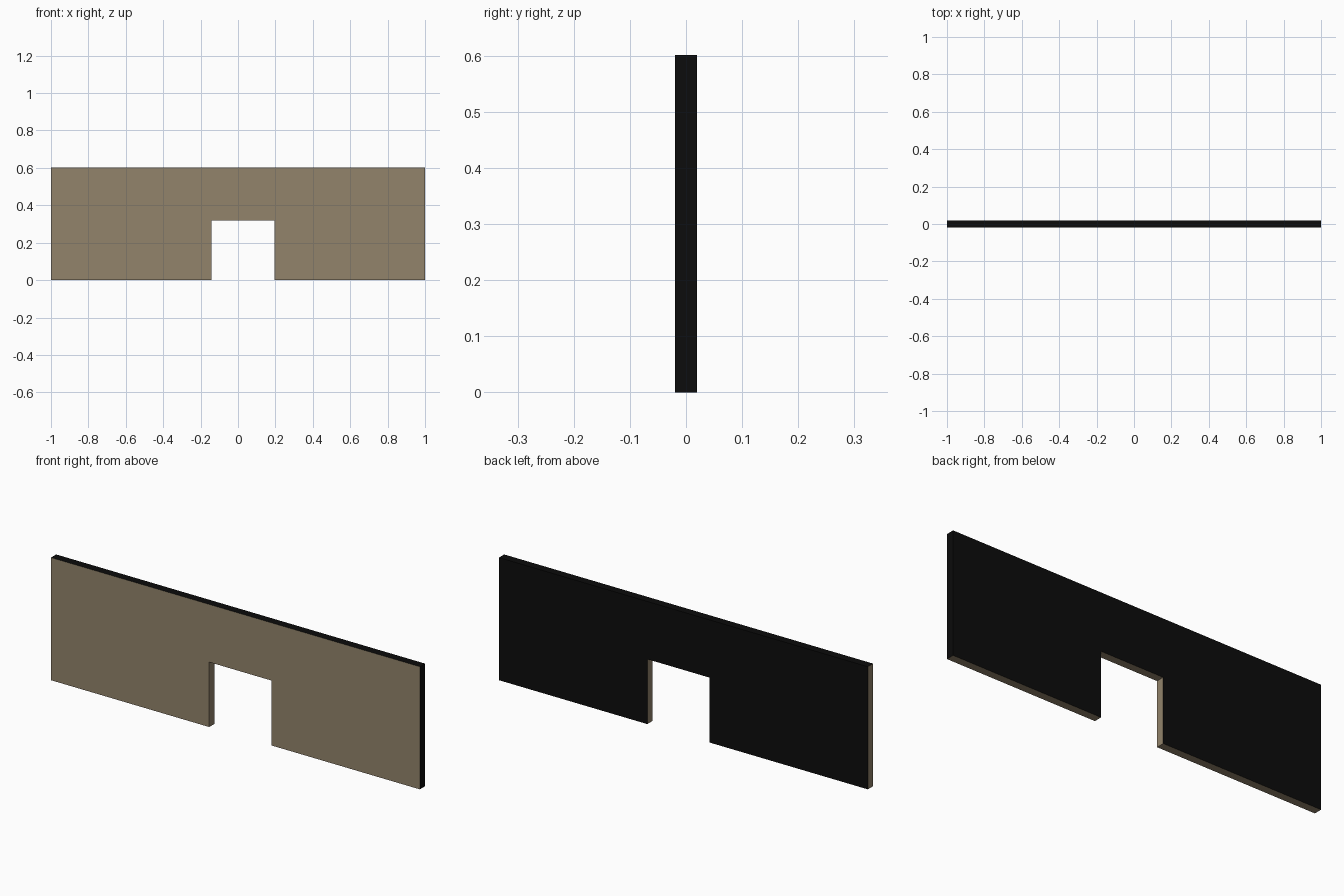
import bpy
import bmesh
from mathutils import Vector

if "Cube" in bpy.data.objects:
    bpy.data.objects.remove(bpy.data.objects["Cube"])

HALF_THICKNESS = 0.02


def make_material(name, colour):
    mat = bpy.data.materials.new(name)
    mat.diffuse_color = (*colour, 1.0)
    mat.use_nodes = True
    mat.node_tree.nodes["Principled BSDF"].inputs["Base Color"].default_value = mat.diffuse_color
    return mat


tan = make_material("tan", (0.29, 0.23, 0.147))
black = make_material("black", (0.0035, 0.0035, 0.0035))

# Wall outline seen from the front, with the doorway notch
outline = [(-1, 0), (-0.142, 0), (-0.142, 0.318), (0.196, 0.318),
           (0.196, 0), (1, 0), (1, 0.601), (-1, 0.601)]

# Extrude the outline from front to back
bm = bmesh.new()
front = bm.faces.new([bm.verts.new((x, -HALF_THICKNESS, z)) for x, z in outline])
result = bmesh.ops.extrude_face_region(bm, geom=[front], use_keep_orig=True)
moved = [g for g in result["geom"] if isinstance(g, bmesh.types.BMVert)]
bmesh.ops.translate(bm, verts=moved, vec=Vector((0, 2 * HALF_THICKNESS, 0)))
bmesh.ops.recalc_face_normals(bm, faces=bm.faces)

# Black back, top and right end; everything else, doorway included, is tan
for face in bm.faces:
    centre = face.calc_center_median()
    right_end = face.normal.x > 0.5 and centre.x > 0.9
    if right_end or face.normal.y > 0.5 or face.normal.z > 0.5:
        face.material_index = 1

mesh = bpy.data.meshes.new("wall_panel")
bm.to_mesh(mesh)
bm.free()
mesh.materials.append(tan)
mesh.materials.append(black)
wall = bpy.data.objects.new("wall_panel", mesh)
bpy.context.collection.objects.link(wall)
